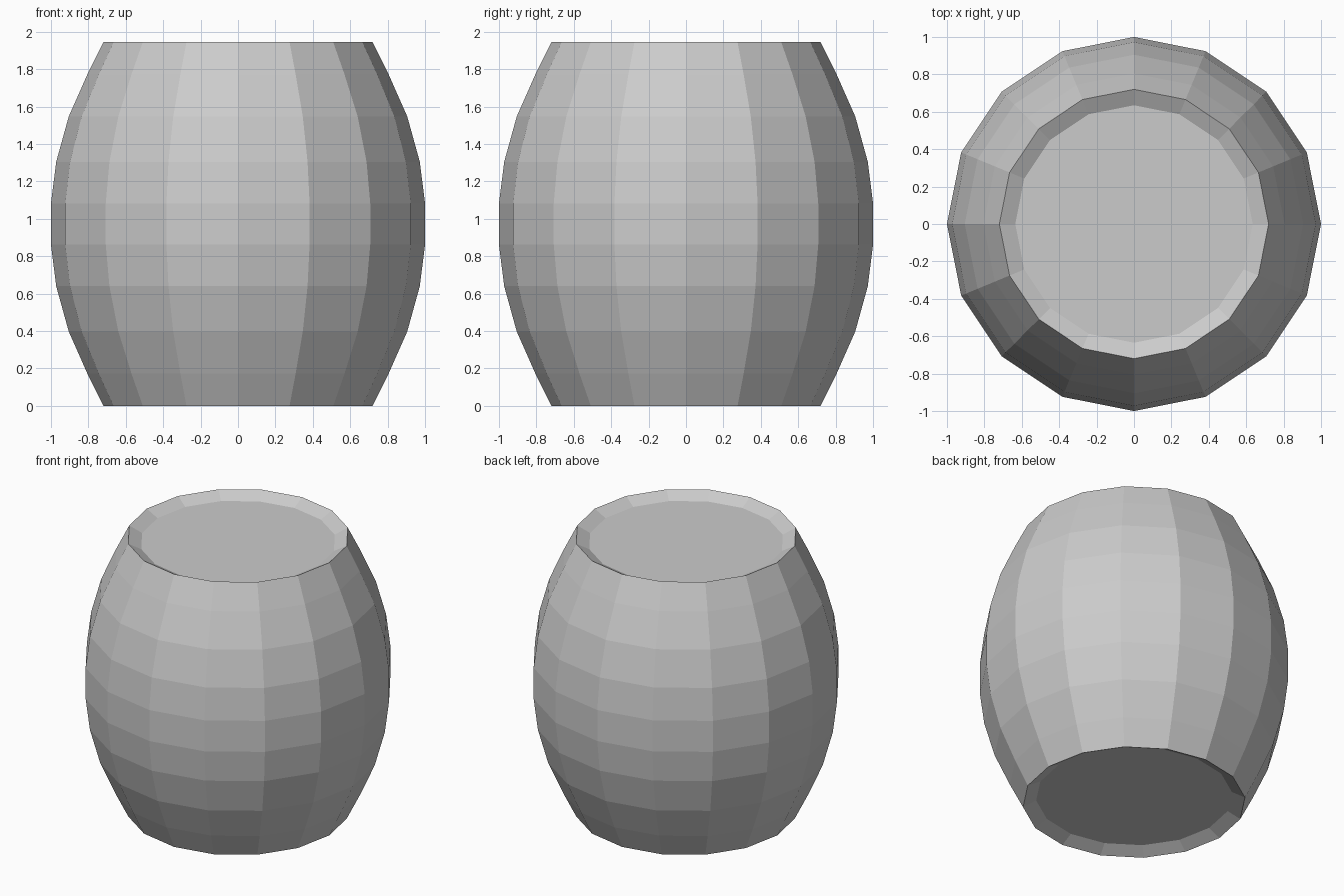
import bpy, bmesh
from math import cos, sin, pi

if "Cube" in bpy.data.objects:
    bpy.data.objects.remove(bpy.data.objects["Cube"])

SIDES = 16
HEIGHT = 1.945

# Lower half of the profile (radius, z), from the recessed lid edge to the belly
half = [(0.635, 0.045), (0.72, 0.0), (0.805, 0.172), (0.905, 0.398),
        (0.972, 0.64), (1.0, 0.862)]
# Mirror it for the upper half
profile = half + [(r, HEIGHT - z) for r, z in reversed(half)]

bm = bmesh.new()
rings = [[bm.verts.new((r * cos(2 * pi * i / SIDES), r * sin(2 * pi * i / SIDES), z))
          for i in range(SIDES)] for r, z in profile]

# Staves and bevelled rims
for low, high in zip(rings, rings[1:]):
    for i in range(SIDES):
        j = (i + 1) % SIDES
        bm.faces.new((low[i], low[j], high[j], high[i]))

# Recessed bottom and top lids
bm.faces.new(rings[0][::-1])
bm.faces.new(rings[-1])
bmesh.ops.recalc_face_normals(bm, faces=bm.faces)

mesh = bpy.data.meshes.new("barrel")
bm.to_mesh(mesh)
bm.free()
barrel = bpy.data.objects.new("barrel", mesh)
bpy.context.collection.objects.link(barrel)
